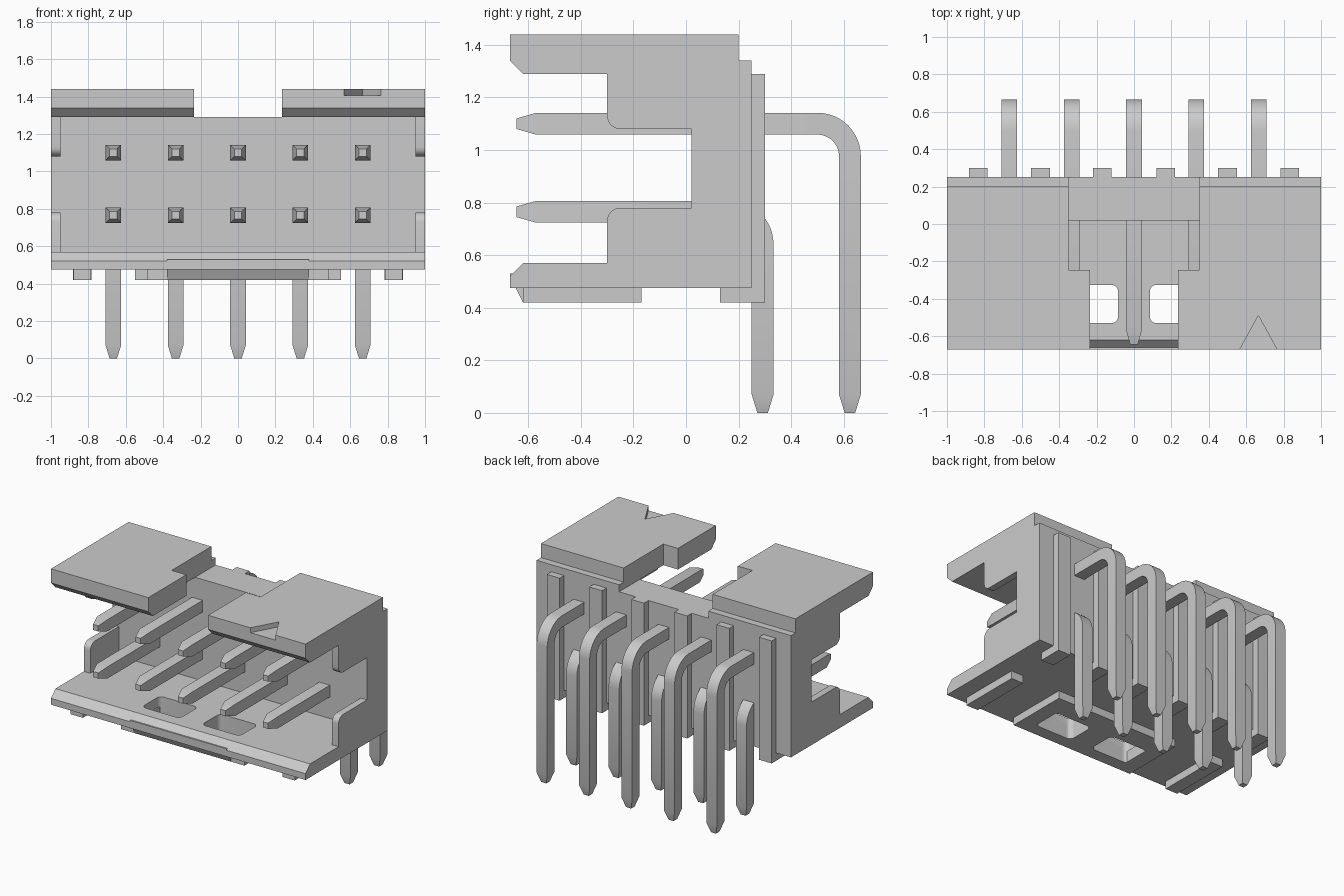
import bpy, bmesh, math
from mathutils import Vector

old = bpy.data.objects.get("Cube")
if old:
    bpy.data.objects.remove(old, do_unlink=True)

grey = bpy.data.materials.new("light_grey")
grey.use_nodes = True
grey.diffuse_color = (0.6, 0.6, 0.6, 1)
grey.node_tree.nodes["Principled BSDF"].inputs["Base Color"].default_value = (0.6, 0.6, 0.6, 1)


def finish(name, bm):
    bmesh.ops.recalc_face_normals(bm, faces=bm.faces)
    mesh = bpy.data.meshes.new(name)
    bm.to_mesh(mesh)
    bm.free()
    mesh.materials.append(grey)
    obj = bpy.data.objects.new(name, mesh)
    bpy.context.collection.objects.link(obj)
    return obj


def activate(obj):
    bpy.ops.object.select_all(action='DESELECT')
    obj.select_set(True)
    bpy.context.view_layer.objects.active = obj


def prism(name, pts, lo, hi, axis="x"):
    """Extrude a profile: (y, z) points along x, or (x, y) points along z."""
    bm = bmesh.new()
    place = (lambda p, t: (t, *p)) if axis == "x" else (lambda p, t: (*p, t))
    a, b = [[bm.verts.new(place(p, t)) for p in pts] for t in (lo, hi)]
    bm.faces.new(a)
    bm.faces.new(b)
    for i in range(len(pts)):
        j = (i + 1) % len(pts)
        bm.faces.new((a[i], a[j], b[j], b[i]))
    return finish(name, bm)


def box(name, x0, x1, y0, y1, z0, z1):
    return prism(name, [(y0, z0), (y1, z0), (y1, z1), (y0, z1)], x0, x1)


def arc(cy, cz, r, start, end, n=6):
    steps = [math.radians(start + (end - start) * i / n) for i in range(n + 1)]
    return [(cy + r * math.cos(a), cz + r * math.sin(a)) for a in steps]


def cut(obj, cutter):
    mod = obj.modifiers.new("cut", 'BOOLEAN')
    mod.operation = 'DIFFERENCE'
    mod.solver = 'EXACT'
    mod.object = cutter
    activate(obj)
    bpy.ops.object.modifier_apply(modifier=mod.name)
    bpy.data.objects.remove(cutter, do_unlink=True)


def smooth(obj):
    activate(obj)
    bpy.ops.object.shade_smooth_by_angle(angle=math.radians(30))


# Housing: side outline with windows in the end walls
R = 0.05
outline = [(-0.67, 0.475), (0.25, 0.475), (0.25, 1.34), (0.2, 1.34), (0.2, 1.44),
           (-0.67, 1.44), (-0.67, 1.34), (-0.62, 1.29), (-0.3, 1.29)]
outline += arc(-0.3 + R, 1.08 + R, R, 180, 270)
outline += [(0.02, 1.08), (0.02, 0.78)]
outline += arc(-0.3 + R, 0.78 - R, R, 90, 180)
outline += [(-0.3, 0.57), (-0.62, 0.57), (-0.67, 0.52)]
housing = prism("housing", outline, -1, 1)

# Mating cavity, stepped top opening and pin-one arrow
cut(housing, box("cutter", -0.95, 0.95, -0.9, 0.02, 0.57, 1.29))
opening = [(-0.235, -0.9), (0.235, -0.9), (0.235, -0.245), (0.35, -0.245),
           (0.35, 0.5), (-0.35, 0.5), (-0.35, -0.245), (-0.235, -0.245)]
cut(housing, prism("cutter", opening, 1.29, 1.6, "z"))
arrow = [(0.555, -0.69), (0.775, -0.69), (0.665, -0.49)]
cut(housing, prism("cutter", arrow, 1.405, 1.6, "z"))

# Raised key under the floor with a sloped nose
key = prism("floor_key", [(-0.67, 0.52), (-0.62, 0.42), (-0.17, 0.42), (-0.17, 0.53), (-0.67, 0.53)],
            -0.38, 0.38)

# Rounded slots through the floor
for s in (-1, 1):
    for part in (housing, key):
        slot, r = [], 0.035
        for sx, sy, a in ((1, 1, 0), (-1, 1, 90), (-1, -1, 180), (1, -1, 270)):
            slot += arc(s * 0.235 + sx * (0.15 - r), -0.428 + sy * (0.102 - r), r, a, a + 90, 5)
        cut(part, prism("cutter", slot, 0.3, 0.7, "z"))
smooth(housing)

# Floor ribs in front, and rear ribs with feet
for s, side in ((-1, "right"), (1, "left")):
    for label, x0, x1 in (("outer", 0.785, 0.88), ("inner", 0.375, 0.485)):
        a, b = sorted((s * x0, s * x1))
        box(f"{label}_floor_rib_{side}", a, b, -0.62, -0.17, 0.42, 0.5)
    for i, x in enumerate((0.17, 0.5, 0.833)):
        foot = [(0.13, 0.42), (0.3, 0.42), (0.3, 1.29), (0.24, 1.29), (0.24, 0.5), (0.13, 0.5)]
        prism(f"rear_rib_{side}_{i + 1}", foot, s * x - 0.05, s * x + 0.05)


def pin(name, x, z, y_end):
    """Square bent pin: pointed tip, straight run, elbow, leg, pointed end."""
    h, tip, mid = 0.0415, 0.02, 0.1235
    rings = [(-0.645, z, 90, tip), (-0.57, z, 90, h)]
    bend = arc(y_end - mid, z - mid, mid, 90, 0, 12)
    rings += [(py, pz, 90 - 90 * i / 12, h) for i, (py, pz) in enumerate(bend)]
    rings += [(y_end, 0.07, 0, h), (y_end, 0, 0, tip)]
    bm = bmesh.new()
    loops = []
    for py, pz, ang, w in rings:
        a = math.radians(ang)
        c, out = Vector((x, py, pz)), Vector((0, math.cos(a), math.sin(a)))
        side = Vector((1, 0, 0))
        loops.append([bm.verts.new(c + side * w * u + out * w * v)
                      for u, v in ((-1, -1), (1, -1), (1, 1), (-1, 1))])
    for a, b in zip(loops, loops[1:]):
        for i in range(4):
            j = (i + 1) % 4
            bm.faces.new((a[i], a[j], b[j], b[i]))
    bm.faces.new(loops[0])
    bm.faces.new(loops[-1])
    smooth(finish(name, bm))


# Two rows of five pins
for i in range(5):
    px = (i - 2) / 3
    pin(f"upper_pin_{i + 1}", px, 1.1, 0.6235)
    pin(f"lower_pin_{i + 1}", px, 0.765, 0.2915)
